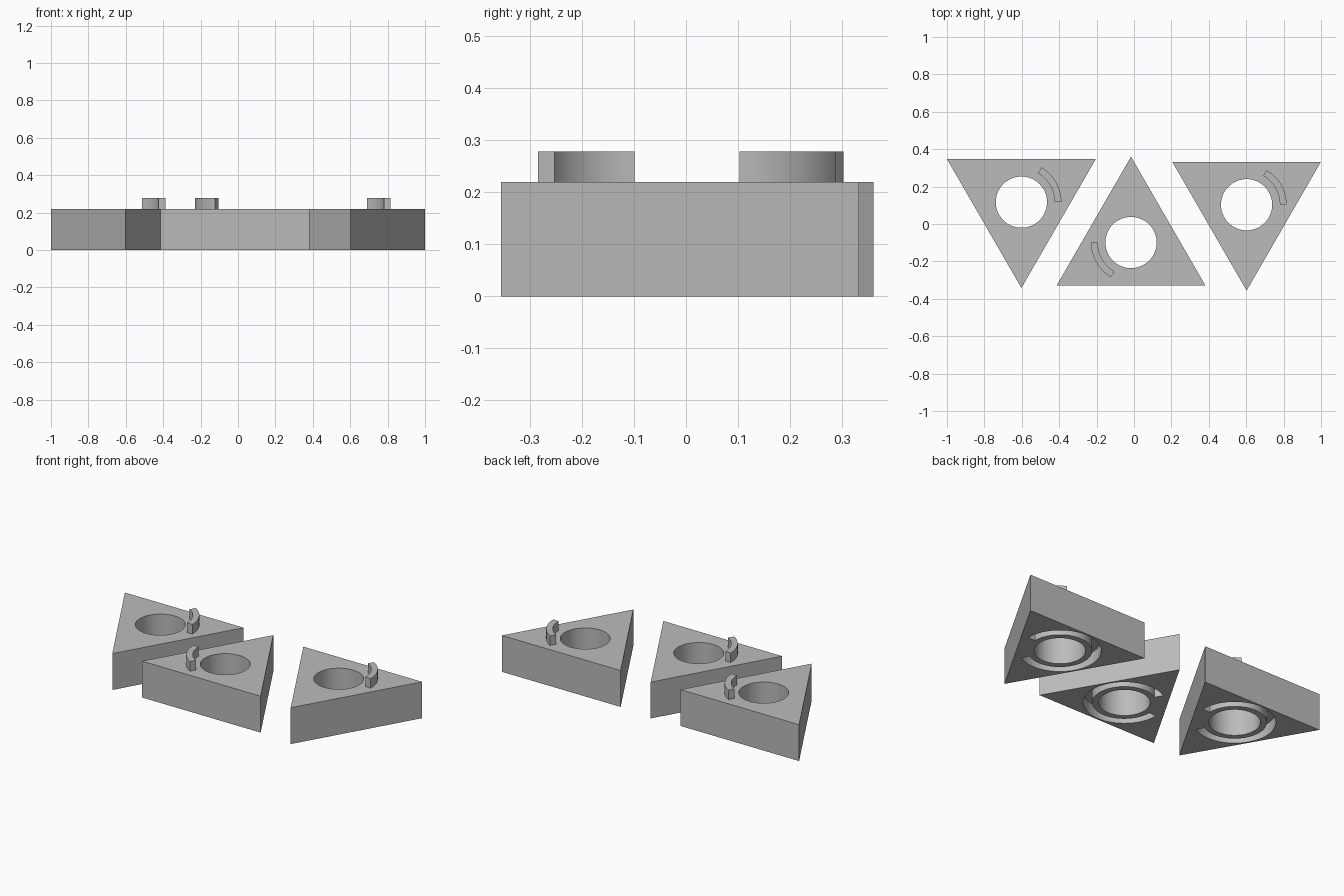
import bpy, bmesh, math
from mathutils import Matrix, Vector

SIDE, HEIGHT = 0.795, 0.22
HOLE_R = 0.137
TAB_H, GROOVE_DEPTH = 0.058, 0.07

cube = bpy.data.objects.get("Cube")
if cube:
    bpy.data.objects.remove(cube, do_unlink=True)

grey = bpy.data.materials.new("plain_grey")
grey.use_nodes = True
grey.diffuse_color = (0.5, 0.5, 0.5, 1)
grey.node_tree.nodes["Principled BSDF"].inputs["Base Color"].default_value = (0.5, 0.5, 0.5, 1)


def arc_outline(inner, outer, start, end, steps):
    """Curved band between two radii, angles in degrees."""
    angles = [math.radians(start + (end - start) * i / steps) for i in range(steps + 1)]
    ring = [(outer * math.cos(a), outer * math.sin(a)) for a in angles]
    return ring + [(inner * math.cos(a), inner * math.sin(a)) for a in reversed(angles)]


def circle_outline(radius, count, start=0):
    angles = [math.radians(start + 360 * i / count) for i in range(count)]
    return [(radius * math.cos(a), radius * math.sin(a)) for a in angles]


def prism(name, outline, bottom, top, place):
    """Extrude a flat outline upward into a solid."""
    bm = bmesh.new()
    face = bm.faces.new([bm.verts.new((x, y, bottom)) for x, y in outline])
    grown = bmesh.ops.extrude_face_region(bm, geom=[face])
    verts = [v for v in grown["geom"] if isinstance(v, bmesh.types.BMVert)]
    bmesh.ops.translate(bm, verts=verts, vec=Vector((0, 0, top - bottom)))
    bmesh.ops.recalc_face_normals(bm, faces=bm.faces)
    bm.transform(place)
    mesh = bpy.data.meshes.new(name)
    bm.to_mesh(mesh)
    bm.free()
    mesh.materials.append(grey)
    obj = bpy.data.objects.new(name, mesh)
    bpy.context.collection.objects.link(obj)
    return obj


def activate(obj):
    bpy.ops.object.select_all(action="DESELECT")
    obj.select_set(True)
    bpy.context.view_layer.objects.active = obj


def cut(target, cutter):
    mod = target.modifiers.new("cut", "BOOLEAN")
    mod.operation = "DIFFERENCE"
    mod.solver = "EXACT"
    mod.object = cutter
    activate(target)
    bpy.ops.object.modifier_apply(modifier=mod.name)
    bpy.data.objects.remove(cutter, do_unlink=True)


def smooth(obj):
    activate(obj)
    bpy.ops.object.shade_smooth_by_angle(angle=math.radians(30))


def tile(label, x, y, turn):
    place = Matrix.Translation((x, y, 0)) @ Matrix.Rotation(math.radians(turn), 4, "Z")

    # Triangular block with its round through hole
    block = prism(label + "_block", circle_outline(SIDE / math.sqrt(3), 3, -90), 0, HEIGHT, place)
    cut(block, prism("hole_cutter", circle_outline(HOLE_R, 64), -0.1, HEIGHT + 0.1, place))

    # Locking groove in the underside, open for all but a sixth of a turn
    groove = arc_outline(0.172, 0.22, 0, 300, 60)
    cut(block, prism("groove_cutter", groove, -0.1, GROOVE_DEPTH, place))
    smooth(block)

    # Curved locking tab on top
    tab = prism(label + "_tab", arc_outline(0.178, 0.214, 0, 60, 16), HEIGHT, HEIGHT + TAB_H, place)
    smooth(tab)


tile("left_tile", -0.602, 0.117, 0)
tile("middle_tile", -0.016, -0.099, 180)
tile("right_tile", 0.602, 0.103, 0)
